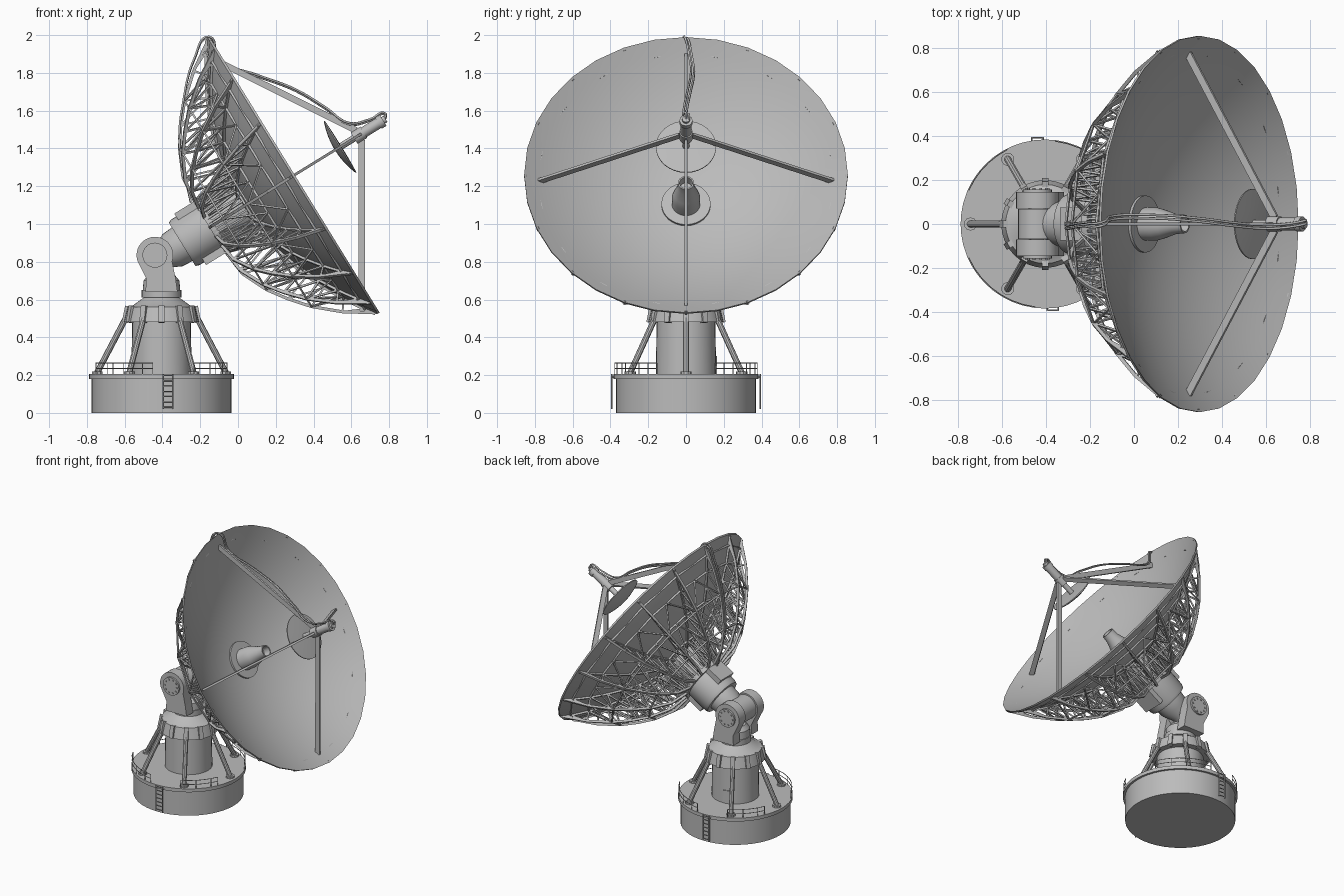
import bpy, bmesh, math
from math import cos, sin, pi, radians
from mathutils import Matrix, Vector

if "Cube" in bpy.data.objects:
    bpy.data.objects.remove(bpy.data.objects["Cube"])

grey = bpy.data.materials.new("painted_grey_steel")
grey.use_nodes = True
grey.diffuse_color = (0.5, 0.5, 0.5, 1)
grey.node_tree.nodes["Principled BSDF"].inputs["Base Color"].default_value = (0.5, 0.5, 0.5, 1)

# Frames: mount stands upright, dish frame has z along the beam and origin at the rim centre
MOUNT = Matrix.Translation((-0.405, 0, 0))
DISH = Matrix.Translation((0.3, 0, 1.26)) @ Matrix.Rotation(radians(58.34), 4, 'Y')
R = 0.857
DEPTH = 0.31


def finish(name, bm, matrix):
    bmesh.ops.recalc_face_normals(bm, faces=bm.faces)
    for f in bm.faces:
        f.smooth = True
    for e in bm.edges:
        e.smooth = len(e.link_faces) == 2 and e.calc_face_angle(0) < radians(30)
    mesh = bpy.data.meshes.new(name)
    bm.to_mesh(mesh)
    bm.free()
    mesh.materials.append(grey)
    ob = bpy.data.objects.new(name, mesh)
    bpy.context.collection.objects.link(ob)
    ob.matrix_world = matrix
    return ob


def lathe(name, profile, matrix, segs=32):
    bm = bmesh.new()
    vs = [bm.verts.new((r, 0, z)) for r, z in profile]
    es = [bm.edges.new(p) for p in zip(vs, vs[1:])]
    bmesh.ops.spin(bm, geom=vs + es, cent=(0, 0, 0), axis=(0, 0, 1),
                   angle=2 * pi, steps=segs, use_duplicate=False)
    bmesh.ops.remove_doubles(bm, verts=bm.verts, dist=1e-5)
    return finish(name, bm, matrix)


def beams(name, items, matrix):
    """Each item: start, end, width across, width along ref, ref vector."""
    bm = bmesh.new()
    for a, b, w, h, ref in items:
        a, b = Vector(a), Vector(b)
        d = (b - a).normalized()
        side = d.cross(Vector(ref)).normalized()
        rot = Matrix((side, d.cross(side), d)).transposed().to_4x4()
        m = Matrix.Translation((a + b) / 2) @ rot @ Matrix.Diagonal((w, h, (b - a).length, 1))
        bmesh.ops.create_cube(bm, size=1, matrix=m)
    return finish(name, bm, matrix)


def rods(name, items, matrix, segs=10):
    """Each item: start, end, radius."""
    bm = bmesh.new()
    for a, b, r in items:
        a, b = Vector(a), Vector(b)
        m = Matrix.Translation((a + b) / 2) @ (b - a).to_track_quat('Z', 'Y').to_matrix().to_4x4()
        bmesh.ops.create_cone(bm, cap_ends=True, segments=segs, radius1=r, radius2=r,
                              depth=(b - a).length, matrix=m)
    return finish(name, bm, matrix)


def pol(r, deg, z):
    return Vector((r * cos(radians(deg)), r * sin(radians(deg)), z))


UP = (0, 0, 1)

# Round base building, tower and slewing ring
lathe("base_drum", [(0, 0), (0.37, 0), (0.37, 0.18), (0.385, 0.18), (0.385, 0.205), (0, 0.205)], MOUNT, 48)
lathe("tower", [(0, 0.2), (0.16, 0.2), (0.155, 0.5), (0, 0.5)], MOUNT)
lathe("collar", [(0, 0.48), (0.2, 0.48), (0.18, 0.56), (0.15, 0.57), (0.095, 0.61),
                 (0.105, 0.61), (0.105, 0.65), (0, 0.65)], MOUNT)
beams("collar_ribs", [(pol(0.195, k * 30, 0.478), pol(0.178, k * 30, 0.565), 0.03, 0.03, pol(1, k * 30, 0))
                      for k in range(12)], MOUNT)
rods("tower_legs", [(pol(0.19, k * 60, 0.5), pol(0.345, k * 60, 0.205), 0.016) for k in range(6)], MOUNT)
rods("leg_feet", [(pol(0.34, k * 60, 0.2), pol(0.34, k * 60, 0.218), 0.03) for k in range(6)], MOUNT)
beams("tower_door", [(pol(0.156, 105, 0.205), pol(0.156, 105, 0.3), 0.055, 0.014, pol(1, 105, 0))], MOUNT)

# Guard rail in four arcs, and two ladders
rail = []
for start, end in ((24, 83), (117, 156), (204, 263), (297, 336)):
    n = round((end - start) / 8)
    angs = [start + (end - start) * i / n for i in range(n + 1)]
    for i, a in enumerate(angs):
        if i % 2 == 0 or i == n:
            rail.append((pol(0.38, a, 0.2), pol(0.38, a, 0.265), 0.0025))
        if i < n:
            rail += [(pol(0.38, a, z), pol(0.38, angs[i + 1], z), 0.0025) for z in (0.235, 0.265)]
rods("guard_rail", rail, MOUNT, 6)
ladder = []
for s in (1, -1):
    x, y = -0.035 * s, 0.393 * s
    ladder += [((x + dx, y, 0.02), (x + dx, y, 0.205), 0.004) for dx in (-0.026, 0.026)]
    ladder += [((x - 0.026, y, 0.03 + 0.028 * i), (x + 0.026, y, 0.03 + 0.028 * i), 0.003) for i in range(7)]
    ladder += [((x + dx, y, 0.19), (x + dx, y - 0.02 * s, 0.19), 0.004) for dx in (-0.026, 0.026)]
rods("ladders", ladder, MOUNT, 6)

# Elevation yoke: two rounded cheeks with bolted bearing caps
PIVOT = Vector((-0.44, 0, 0.835))
for s, side in ((1, "back"), (-1, "front")):
    bm = bmesh.new()
    outline = [(PIVOT.x + 0.097 * cos(radians(a)), PIVOT.z + 0.097 * sin(radians(a)))
               for a in range(-20, 201, 10)] + [(-0.485, 0.71), (-0.49, 0.64), (-0.32, 0.64), (-0.33, 0.71)]
    face = bm.faces.new([bm.verts.new((x, 0.07 * s, z)) for x, z in outline])
    ext = bmesh.ops.extrude_face_region(bm, geom=[face])
    moved = [v for v in ext["geom"] if isinstance(v, bmesh.types.BMVert)]
    bmesh.ops.translate(bm, verts=moved, vec=(0, 0.075 * s, 0))
    finish(side + "_yoke_cheek", bm, Matrix())
    caps = [(PIVOT + Vector((0, 0.14 * s, 0)), PIVOT + Vector((0, 0.158 * s, 0)), 0.066)]
    for k in range(10):
        p = PIVOT + Vector((0.05 * cos(k * pi / 5), 0.155 * s, 0.05 * sin(k * pi / 5)))
        caps.append((p, p + Vector((0, 0.008 * s, 0)), 0.006))
    rods(side + "_bearing_cap", caps, Matrix(), 24)
rods("pivot_barrel", [(PIVOT - Vector((0, 0.068, 0)), PIVOT + Vector((0, 0.068, 0)), 0.088)], Matrix(), 32)
lathe("yoke_base", [(0, 0.64), (0.1, 0.64), (0.095, 0.7), (0.07, 0.73), (0, 0.73)], MOUNT)

# Neck, drum and hub carrying the dish
lathe("neck", [(0, -0.87), (0.065, -0.87), (0.07, -0.82), (0.1, -0.76), (0.105, -0.69), (0, -0.69)], DISH)
lathe("hub_drum", [(0, -0.7), (0.135, -0.7), (0.142, -0.68), (0.142, -0.53), (0.17, -0.53), (0.17, -0.5),
                   (0.13, -0.5), (0.13, -0.29), (0, -0.29)], DISH)
beams("drum_counter_boxes", [((s * 0.125, 0, -0.65), (s * 0.125, 0, -0.51), 0.15, 0.07, (1, 0, 0))
                             for s in (1, -1)], DISH)


# Dish reflector
def bowl(r):
    return DEPTH * ((r / R) ** 2 - 1)


radii = [R * i / 14 for i in range(15)]
lathe("reflector", [(r, bowl(r)) for r in radii] + [(r, bowl(r) - 0.012) for r in reversed(radii)], DISH)
lathe("feed_horn", [(0, -0.32), (0.075, -0.32), (0.075, -0.23), (0.065, -0.19), (0.046, -0.13), (0.042, -0.08),
                    (0.034, -0.08), (0.03, -0.13), (0, -0.13)], DISH)

# Back trusses: sixteen radial ribs with zigzag webs
CHORD = [(0.16, -0.525), (0.3, -0.51), (0.44, -0.445), (0.54, -0.375), (0.64, -0.29), (0.75, -0.165), (0.85, -0.012)]
INNER = [0.14, 0.23, 0.37, 0.49, 0.59, 0.695, 0.8, 0.85]
N = 16
STEP = 360 / N
members = []
rings = []
for k in range(N):
    a = k * STEP
    t = pol(1, a + 90, 0)
    low = [pol(r, a, z) for r, z in CHORD]
    top = [pol(r, a, bowl(r) - 0.018) for r in INNER]
    members += [(p, q, 0.016, 0.016, t) for p, q in zip(low, low[1:])]
    members += [(p, q, 0.016, 0.012, t) for p, q in zip(top, top[1:])]
    for i in range(len(CHORD) - 1):
        members += [(low[i], top[i], 0.01, 0.01, t), (low[i], top[i + 1], 0.01, 0.01, t)]
    # Ring members and cross bracing to the next rib
    b = a + STEP
    for i in (1, 3, 5, 6):
        r = INNER[i]
        rings.append((pol(r, a, bowl(r) - 0.018), pol(r, b, bowl(r) - 0.018), 0.012, 0.012, UP))
    for i in (0, 2, 4):
        r, z = CHORD[i]
        rings.append((pol(r, a, z), pol(r, b, z), 0.01, 0.01, UP))
    for i in (2, 4):
        r, z = CHORD[i]
        ri = INNER[i + 1]
        for p, q in ((a, b), (b, a)):
            rings.append((pol(r, p, z), pol(ri, (p + q) / 2, bowl(ri) - 0.02), 0.009, 0.009, UP))
    # Short posts around the hub
    for j in (0.33, 0.67):
        rings.append((pol(0.165, a + j * STEP, -0.52), pol(0.2, a + j * STEP, bowl(0.2) - 0.01), 0.01, 0.01, t))
beams("back_trusses", members, DISH)
beams("back_rings", rings, DISH)

# Four feed struts, secondary reflector and receiver
struts = [(pol(0.775, k * 90, -0.062), pol(0.03, k * 90, 0.4), 0.014, 0.034, pol(1, k * 90, 0)) for k in range(4)]
beams("feed_struts", struts, DISH)
sub = [(0.16 * i / 6, 0.25 + 0.03 * (i / 6) ** 2) for i in range(7)]
lathe("secondary_reflector", sub + [(0.16, 0.286), (0.08, 0.289), (0, 0.29)], DISH)
lathe("receiver", [(0, 0.28), (0.018, 0.28), (0.018, 0.37), (0.035, 0.37), (0.035, 0.43), (0.029, 0.43), (0.029, 0.52),
                   (0.034, 0.52), (0.034, 0.55), (0.02, 0.55), (0.02, 0.565), (0, 0.565)], DISH, 20)

# Twin signal cables over the rim and along the upper strut
path = [(-0.25, -0.02, 1.12), (-0.31, -0.02, 1.42), (-0.29, -0.02, 1.65), (-0.23, -0.01, 1.88), (-0.155, -0.01, 1.992),
        (-0.1, 0.02, 1.87), (0.1, 0.025, 1.79), (0.3, 0.01, 1.715), (0.46, -0.01, 1.62), (0.59, -0.02, 1.535),
        (0.7, -0.015, 1.555), (0.78, 0, 1.585), (0.775, 0, 1.555)]
for name, off in (("upper_cable", 0), ("lower_cable", 0.016)):
    cu = bpy.data.curves.new(name, 'CURVE')
    cu.dimensions = '3D'
    cu.bevel_depth = 0.006
    cu.bevel_resolution = 1
    cu.resolution_u = 6
    cu.use_fill_caps = True
    sp = cu.splines.new('BEZIER')
    sp.bezier_points.add(len(path) - 1)
    for bp, (x, y, z) in zip(sp.bezier_points, path):
        bp.co = (x, y + off, z - off / 2)
        bp.handle_left_type = bp.handle_right_type = 'AUTO'
    cu.materials.append(grey)
    bpy.context.collection.objects.link(bpy.data.objects.new(name, cu))
